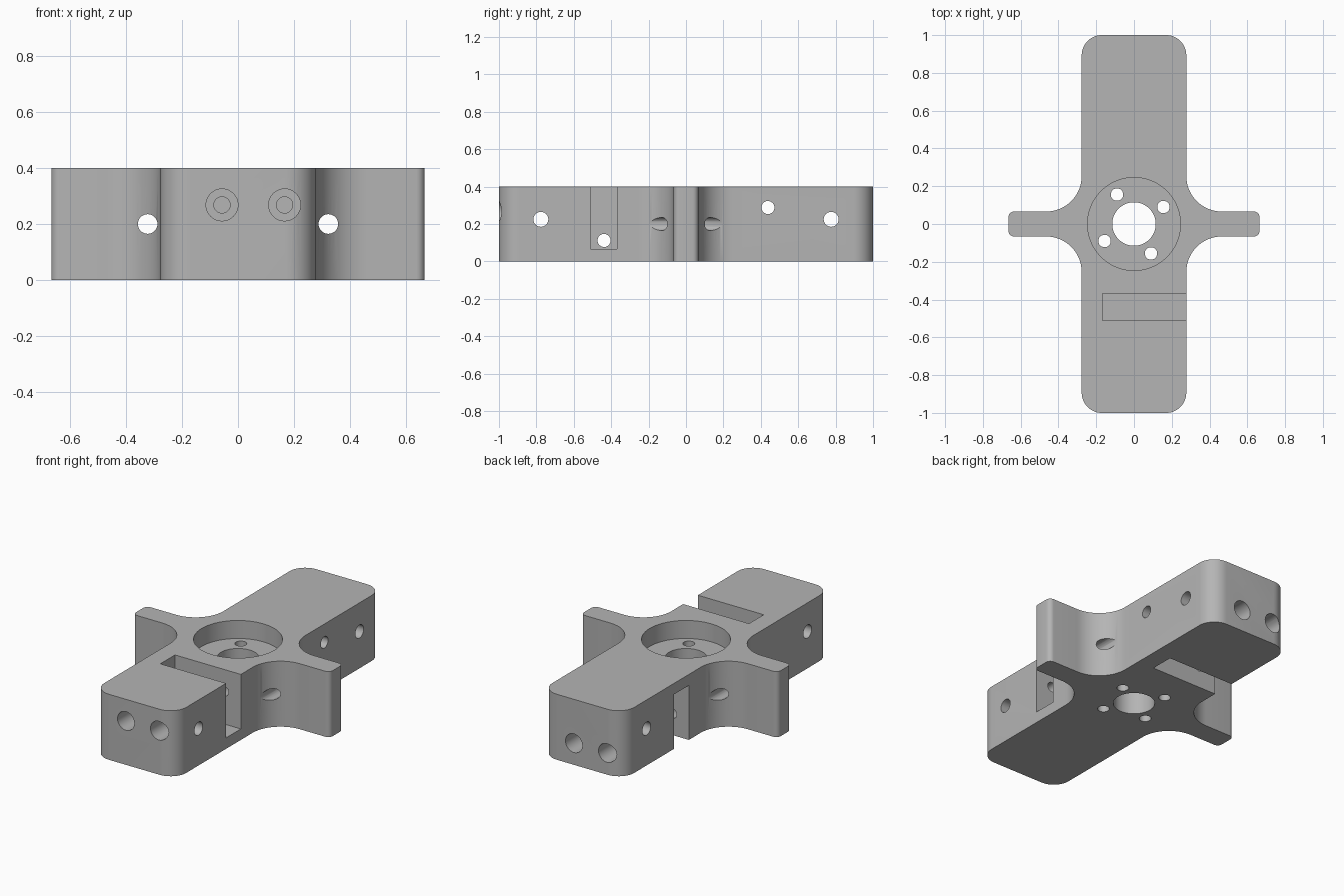
import bpy, bmesh
from math import pi, radians, sin, cos
from mathutils import Matrix, Vector

cube = bpy.data.objects.get("Cube")
if cube:
    bpy.data.objects.remove(cube, do_unlink=True)

HEIGHT = 0.4
HALF_W, HALF_L = 0.277, 1.0       # long bar
WING_X, WING_Y = 0.665, 0.066     # side wings

metal = bpy.data.materials.new("plain_grey")
grey = (0.46, 0.46, 0.46, 1)
metal.diffuse_color = grey
metal.use_nodes = True
metal.node_tree.nodes["Principled BSDF"].inputs["Base Color"].default_value = grey


def make_object(name, bm):
    bmesh.ops.recalc_face_normals(bm, faces=bm.faces[:])
    mesh = bpy.data.meshes.new(name)
    bm.to_mesh(mesh)
    bm.free()
    mesh.materials.append(metal)
    obj = bpy.data.objects.new(name, mesh)
    bpy.context.collection.objects.link(obj)
    return obj


def arc(cx, cy, r, start, end, steps):
    angles = [radians(start + (end - start) * i / steps) for i in range(steps + 1)]
    return [(cx + r * cos(a), cy + r * sin(a)) for a in angles]


# Cross-shaped body: one quarter outline, mirrored into four
tip, fil, end = 0.03, 0.188, 0.106
quarter = (arc(WING_X - tip, WING_Y - tip, tip, 0, 90, 6)
           + arc(HALF_W + fil, WING_Y + fil, fil, 270, 180, 16)
           + arc(HALF_W - end, HALF_L - end, end, 0, 90, 12))
half = quarter + [(-x, y) for x, y in reversed(quarter)]
outline = half + [(-x, -y) for x, y in half]
bm = bmesh.new()
base = bm.faces.new([bm.verts.new((x, y, 0)) for x, y in outline])
top = bmesh.ops.extrude_face_region(bm, geom=[base])
bmesh.ops.translate(bm, vec=(0, 0, HEIGHT),
                    verts=[v for v in top["geom"] if isinstance(v, bmesh.types.BMVert)])
body = make_object("hub_body", bm)


def cut(cutter):
    cutter.hide_render = True
    mod = body.modifiers.new("cut", 'BOOLEAN')
    mod.operation, mod.solver, mod.object = 'DIFFERENCE', 'EXACT', cutter
    bpy.context.view_layer.objects.active = body
    bpy.ops.object.modifier_apply(modifier=mod.name)
    bpy.data.objects.remove(cutter, do_unlink=True)


def drill(p, q, r, sides=32):
    """Cut a round hole from point p to point q."""
    p, q = Vector(p), Vector(q)
    turn = (q - p).to_track_quat('Z', 'Y').to_matrix().to_4x4()
    bm = bmesh.new()
    bmesh.ops.create_cone(bm, cap_ends=True, segments=sides, radius1=r, radius2=r,
                          depth=(q - p).length,
                          matrix=Matrix.Translation((p + q) / 2) @ turn)
    cut(make_object("drill_cutter", bm))


def mill(lo, hi):
    """Cut a box between two corners."""
    lo, hi = Vector(lo), Vector(hi)
    bm = bmesh.new()
    bmesh.ops.create_cube(bm, size=1, matrix=Matrix.Translation((lo + hi) / 2)
                          @ Matrix.Diagonal((*(hi - lo), 1)))
    cut(make_object("slot_cutter", bm))


# Central recess, bore and four bolt holes
drill((0, 0, 0.29), (0, 0, 0.5), 0.246, 64)
drill((0, 0, -0.1), (0, 0, 0.35), 0.115, 48)
for i in range(4):
    x, y = Matrix.Rotation(i * pi / 2, 2) @ Vector((0.156, 0.09))
    drill((x, y, -0.1), (x, y, 0.35), 0.033, 24)

# Slots: one open upward at the front, one open downward at the back
mill((-0.168, -0.51, 0.067), (0.4, -0.368, 0.5))
mill((-0.4, 0.368, -0.1), (0.168, 0.51, HEIGHT - 0.067))

for s in (-1, 1):
    # Cross holes through the bar
    drill((-0.5, s * 0.776, 0.225), (0.5, s * 0.776, 0.225), 0.04)
    z = HEIGHT / 2 + s * 0.088
    drill((-0.5, s * 0.438, z), (0.5, s * 0.438, z), 0.035)
    # Holes through the wing roots
    drill((s * 0.322, -0.5, 0.2), (s * 0.322, 0.5, 0.2), 0.035)
    # Stepped holes in the bar ends, crossing the slots
    z = HEIGHT / 2 - s * 0.068
    for x in (0.057, -0.166):
        drill((s * x, s * 1.1, z), (s * x, s * 0.7, z), 0.057)
        drill((s * x, s * 0.75, z), (s * x, s * 0.28, z), 0.029, 24)

# Smooth curved walls, crisp edges
bpy.ops.object.select_all(action='DESELECT')
body.select_set(True)
bpy.context.view_layer.objects.active = body
bpy.ops.object.shade_smooth_by_angle(angle=radians(30))
